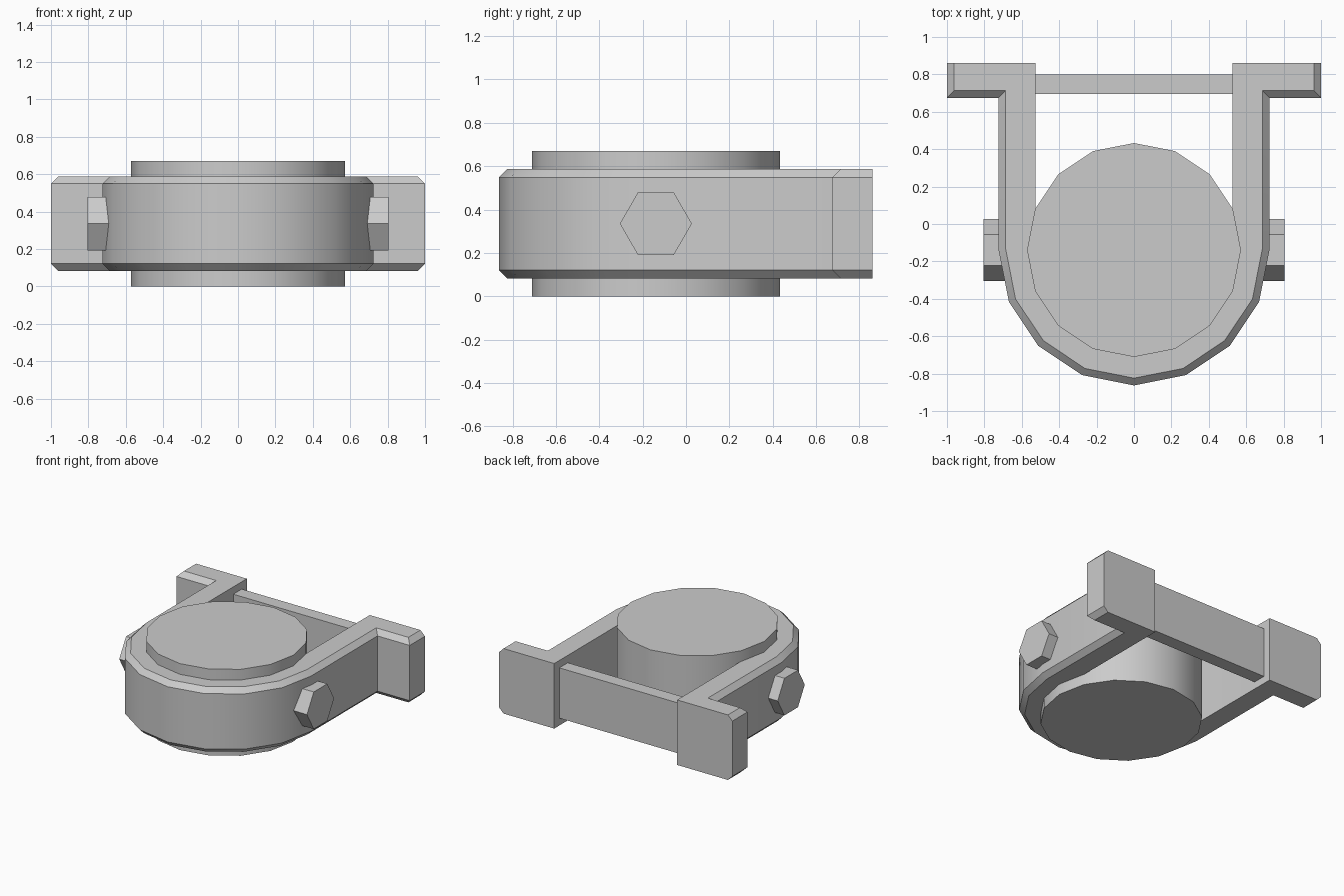
import bpy
import bmesh
from math import cos, sin, radians, pi

cube = bpy.data.objects.get("Cube")
if cube:
    bpy.data.objects.remove(cube, do_unlink=True)

MID_Z = 0.335      # mid height of every part
HUB_Y = -0.139     # centre of the drum and the strap curve
INNER, OUTER = 0.527, 0.724
BACK, FLANGE_FRONT = 0.861, 0.675

grey = bpy.data.materials.new("plain_grey")
grey.use_nodes = True
grey.diffuse_color = (0.6, 0.6, 0.6, 1)
grey.node_tree.nodes["Principled BSDF"].inputs["Base Color"].default_value = (0.6, 0.6, 0.6, 1)


def finish(obj, name):
    obj.name = name
    obj.data.name = name
    obj.data.materials.append(grey)
    bpy.ops.object.select_all(action="DESELECT")
    obj.select_set(True)
    bpy.context.view_layer.objects.active = obj
    bpy.ops.object.shade_smooth_by_angle(angle=radians(30))


def cylinder(name, sides, radius, depth, location, rotation=(0, 0, 0)):
    bpy.ops.mesh.primitive_cylinder_add(vertices=sides, radius=radius, depth=depth,
                                        location=location, rotation=rotation)
    finish(bpy.context.object, name)


def half_circle(radius, start, end):
    """Front half of a sixteen-sided circle around the hub."""
    angles = [start + (end - start) * i / 8 for i in range(9)]
    return [(radius * cos(a), HUB_Y + radius * sin(a)) for a in angles]


# Drum held by the strap
cylinder("drum", 16, 0.572, 2 * MID_Z, (0, HUB_Y, MID_Z))

# U-shaped strap with mounting flanges, outer rim chamfered
flange = [(1, BACK), (1, FLANGE_FRONT), (OUTER, FLANGE_FRONT)]
outer = flange + half_circle(OUTER, 0, -pi) + [(-x, y) for x, y in reversed(flange)]
inner = [(-INNER, BACK)] + half_circle(INNER, -pi, 0) + [(INNER, BACK)]
bm = bmesh.new()
low, high = MID_Z - 0.252, MID_Z + 0.252
rings = [[bm.verts.new((x, y, z)) for x, y in outer + inner] for z in (low, high)]
count = len(rings[0])
bm.faces.new(rings[0])
bm.faces.new(rings[1])
for i in range(count):
    j = (i + 1) % count
    bm.faces.new((rings[0][i], rings[0][j], rings[1][j], rings[1][i]))
bmesh.ops.recalc_face_normals(bm, faces=bm.faces)
rim = [bm.edges.get((ring[i], ring[i + 1])) for ring in rings for i in range(len(outer) - 1)]
bmesh.ops.bevel(bm, geom=rim, offset=0.038, offset_type="OFFSET", segments=1,
                profile=0.5, affect="EDGES")
mesh = bpy.data.meshes.new("strap")
bm.to_mesh(mesh)
bm.free()
strap = bpy.data.objects.new("strap", mesh)
bpy.context.collection.objects.link(strap)
finish(strap, "strap")

# Bar joining the two arms at the back
bpy.ops.mesh.primitive_cube_add(size=1, location=(0, 0.747, MID_Z))
bar = bpy.context.object
bar.scale = (2 * INNER + 0.02, 0.104, 0.39)
finish(bar, "cross_bar")

# Hexagonal bolt heads on both sides
for side, name in ((1, "left_bolt"), (-1, "right_bolt")):
    cylinder(name, 6, 0.166, 0.205, (side * 0.7025, HUB_Y, MID_Z), (0, pi / 2, 0))
